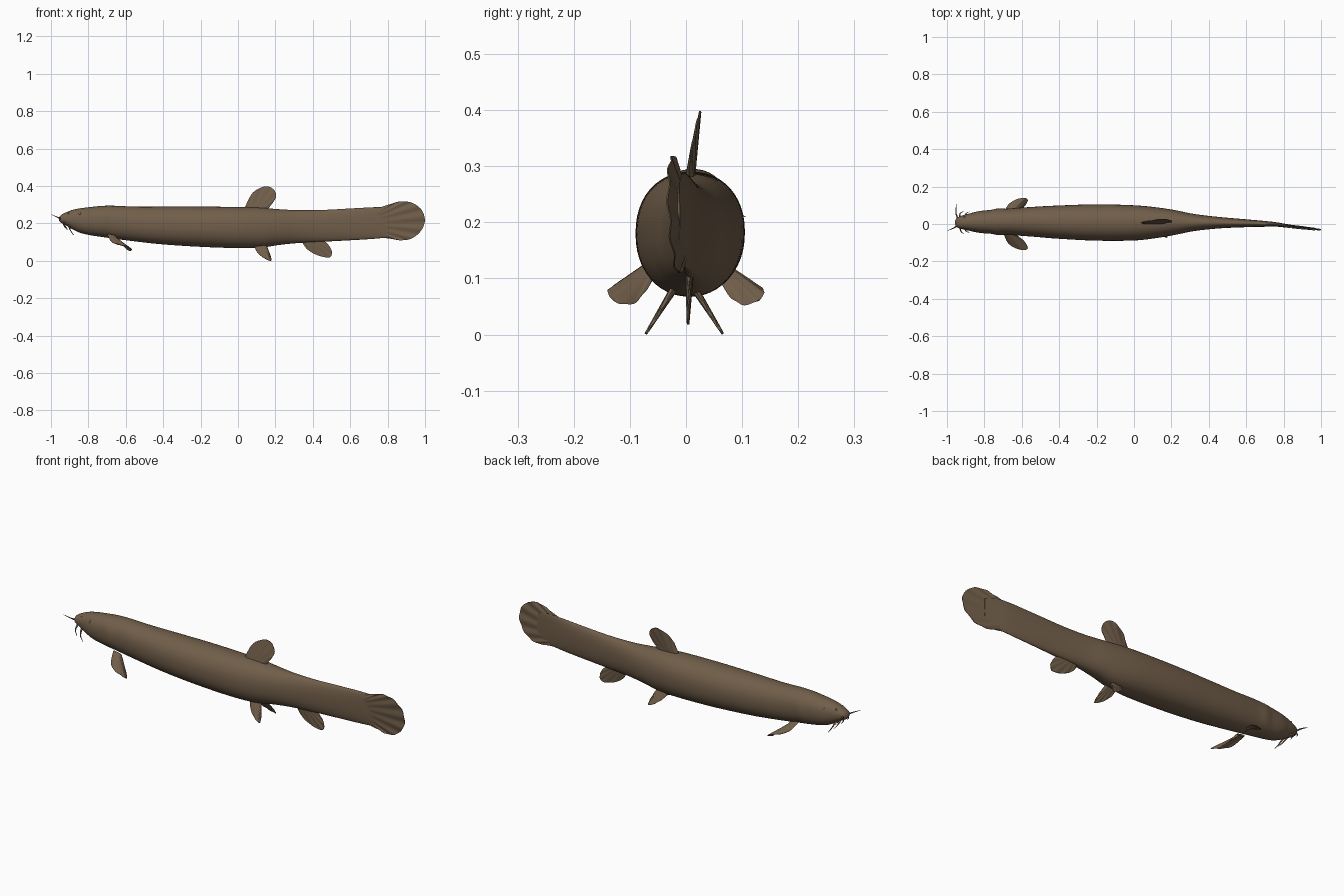
import bpy, bmesh, math
from mathutils import Vector

if "Cube" in bpy.data.objects:
    bpy.data.objects.remove(bpy.data.objects["Cube"])

skin = bpy.data.materials.new("brown_skin")
skin.diffuse_color = (0.165, 0.112, 0.068, 1)
skin.use_nodes = True
skin.node_tree.nodes["Principled BSDF"].inputs["Base Color"].default_value = skin.diffuse_color


def spline(pts, t):
    """Smooth point at t (0..1) through a list of equal-length tuples."""
    pts = [Vector(p) for p in pts]
    s = min(max(t, 0), 1) * (len(pts) - 1)
    i = min(int(s), len(pts) - 2)
    f = s - i
    b, c = pts[i], pts[i + 1]
    a = pts[i - 1] if i else b * 2 - c
    d = pts[i + 2] if i + 2 < len(pts) else c * 2 - b
    return 0.5 * (2 * b + (c - a) * f + (2 * a - 5 * b + 4 * c - d) * f * f
                  + (3 * b - a - 3 * c + d) * f ** 3)


def finish(name, bm):
    bmesh.ops.remove_doubles(bm, verts=bm.verts, dist=0.00005)
    bmesh.ops.recalc_face_normals(bm, faces=bm.faces)
    me = bpy.data.meshes.new(name)
    bm.to_mesh(me)
    bm.free()
    me.materials.append(skin)
    ob = bpy.data.objects.new(name, me)
    bpy.context.collection.objects.link(ob)
    bpy.ops.object.select_all(action='DESELECT')
    ob.select_set(True)
    bpy.context.view_layer.objects.active = ob
    bpy.ops.object.shade_smooth_by_angle(angle=math.radians(50))
    return ob


def loft(name, rings):
    """Skin closed rings of points and cap both ends."""
    bm = bmesh.new()
    rows = [[bm.verts.new(p) for p in r] for r in rings]
    n = len(rows[0])
    for a, b in zip(rows, rows[1:]):
        for k in range(n):
            bm.faces.new((a[k], a[(k + 1) % n], b[(k + 1) % n], b[k]))
    bm.faces.new(rows[0])
    bm.faces.new(rows[-1])
    return finish(name, bm)


# Body stations: half width, top, bottom, centre y at each x
stations = {
    -0.957: (0.010, 0.232, 0.215, 0.008), -0.945: (0.026, 0.246, 0.203, 0.008),
    -0.92: (0.036, 0.259, 0.190, 0.009), -0.88: (0.046, 0.274, 0.166, 0.010),
    -0.82: (0.059, 0.284, 0.143, 0.011), -0.70: (0.068, 0.295, 0.124, 0.012),
    -0.55: (0.079, 0.290, 0.104, 0.012), -0.40: (0.089, 0.290, 0.088, 0.010),
    -0.20: (0.097, 0.290, 0.075, 0.008), 0.0: (0.094, 0.288, 0.068, 0.006),
    0.12: (0.082, 0.284, 0.070, 0.007), 0.22: (0.066, 0.276, 0.085, 0.008),
    0.32: (0.046, 0.271, 0.095, 0.008), 0.45: (0.031, 0.272, 0.102, 0.007),
    0.60: (0.021, 0.280, 0.110, 0.004), 0.74: (0.013, 0.287, 0.119, -0.001),
    0.82: (0.006, 0.285, 0.130, -0.007), 0.88: (0.002, 0.265, 0.155, -0.013),
}
table = [(x, *v) for x, v in stations.items()]
rings = []
for i in range(137):
    x, hw, top, bot, yc = spline_row = spline(table, i / 136)
    ring = []
    for k in range(48):
        a = math.tau * k / 48
        c, s = math.cos(a), math.sin(a)
        # gill cover stands proud of the flank, then drops behind a crease
        edge = -0.69 - 0.02 * s * s
        gill = 0.006 * max(0, 1 - abs(x - edge + 0.035) / 0.04) * abs(c) ** 1.5
        y = yc + (hw + gill) * math.copysign(abs(c) ** 0.92, c)
        z = (top + bot) / 2 + (top - bot) / 2 * math.copysign(abs(s) ** 0.92, s)
        ring.append((x, y, z))
    rings.append(ring)
loft("body", rings)


def fin(name, outline, thick=0.006, rays=7, ripple=0.0012, nu=56, nv=10):
    """Rayed fin: the outline runs from the front root round to the rear root."""
    a, b = Vector(outline[0]), Vector(outline[-1])
    rim = [spline(outline, i / nu) for i in range(nu + 1)]
    mid = rim[nu // 2]
    normal = (b - a).cross(mid - a).normalized()
    bm = bmesh.new()
    sides = []
    for sign in (1, -1):
        grid = []
        for i in range(nu + 1):
            u, row = i / nu, []
            for j in range(nv + 1):
                v = j / nv
                p = a.lerp(b, u).lerp(rim[i], v)
                edge = min(1, 6 * u, 6 * (1 - u))
                t = edge * (thick * (1 - v) + 0.0012)
                wave = ripple * edge * v * math.sin(math.tau * rays * u)
                row.append(bm.verts.new(p + normal * (sign * t + wave)))
            grid.append(row)
        for i in range(nu):
            for j in range(nv):
                bm.faces.new((grid[i][j], grid[i + 1][j],
                              grid[i + 1][j + 1], grid[i][j + 1]))
        sides.append(grid)
    # close the rim
    for i in range(nu):
        f, g = sides
        bm.faces.new((f[i][nv], f[i + 1][nv], g[i + 1][nv], g[i][nv]))
    return finish(name, bm)


# Tail fin, bending slightly to one side
tail = [(0.74, 0.28), (0.81, 0.302), (0.865, 0.317), (0.925, 0.312), (0.978, 0.277),
        (0.999, 0.22), (0.98, 0.163), (0.93, 0.120), (0.87, 0.110), (0.81, 0.119), (0.74, 0.126)]
fin("tail_fin", [(x, -0.002 - 0.028 * ((x - 0.74) / 0.26) - 0.05 * (z - 0.2), z)
                 for x, z in tail], 0.006, 9, 0.0025, nu=90, nv=14)

# Dorsal fin, leaning over towards its tip
dorsal = [(0.03, 0.27), (0.055, 0.325), (0.085, 0.370), (0.145, 0.398),
          (0.188, 0.384), (0.204, 0.345), (0.178, 0.30), (0.15, 0.265)]
fin("dorsal_fin", [(x, 0.006 + 1.2 * max(0, z - 0.27) ** 2, z) for x, z in dorsal], 0.008)

# Anal fin
anal = [(0.335, 0.115), (0.367, 0.065), (0.42, 0.032), (0.487, 0.018),
        (0.502, 0.048), (0.478, 0.092), (0.43, 0.125)]
fin("anal_fin", [(x, 0.006 - 0.03 * (0.1 - z), z) for x, z in anal], 0.007)

# Paired pelvic and pectoral fins
pelvic = [(0.085, 0.015, 0.088), (0.10, 0.037, 0.05), (0.135, 0.058, 0.018),
          (0.172, 0.070, 0.001), (0.178, 0.062, 0.012), (0.168, 0.042, 0.045),
          (0.15, 0.015, 0.09)]
pectoral = [(-0.70, 0.045, 0.14), (-0.675, 0.10, 0.102), (-0.632, 0.130, 0.085),
            (-0.588, 0.139, 0.075), (-0.568, 0.128, 0.060), (-0.582, 0.098, 0.055),
            (-0.61, 0.072, 0.078), (-0.65, 0.045, 0.13)]
for side, s in (("left", 1), ("right", -1)):
    fin(side + "_pelvic_fin", [(x, 0.002 * (s < 0) + s * y - 0.004, z) for x, y, z in pelvic], 0.006)
    fin(side + "_pectoral_fin", [(x, s * y, z) for x, y, z in pectoral], 0.006)


def barbel(name, start, bend, tip, r=0.0045):
    """Tapered whisker along a bent path."""
    rings = []
    for i in range(13):
        t = i / 12
        p = spline((start, bend, tip), t)
        d = (spline((start, bend, tip), min(1, t + .02))
             - spline((start, bend, tip), max(0, t - .02))).normalized()
        e = d.cross(Vector((0.3, 0.2, 1))).normalized()
        f = d.cross(e)
        rad = r * (1 - t) + 0.0007
        rings.append([p + rad * (e * math.cos(k * math.tau / 8) + f * math.sin(k * math.tau / 8))
                      for k in range(8)])
    loft(name, rings)


# Whiskers round the mouth
barbel("right_snout_barbel", (-0.94, -0.005, 0.222), (-0.965, -0.022, 0.233), (-0.999, -0.036, 0.248))
barbel("left_snout_barbel", (-0.94, 0.025, 0.222), (-0.952, 0.06, 0.225), (-0.95, 0.106, 0.21))
barbel("right_lip_barbel", (-0.93, -0.012, 0.208), (-0.925, -0.04, 0.188), (-0.908, -0.053, 0.165))
barbel("left_lip_barbel", (-0.93, 0.03, 0.208), (-0.93, 0.055, 0.188), (-0.912, 0.068, 0.165))
barbel("right_mouth_barbel", (-0.905, -0.018, 0.19), (-0.897, -0.038, 0.165), (-0.876, -0.046, 0.136))
barbel("left_mouth_barbel", (-0.905, 0.036, 0.19), (-0.897, 0.056, 0.165), (-0.88, 0.066, 0.138))

# Small eyes and nostril tubes
for side, s in (("left", 1), ("right", -1)):
    for part, loc, r in (("eye", (-0.845, 0.010 + s * 0.042, 0.250), 0.008),
                         ("nostril", (-0.905, 0.010 + s * 0.026, 0.252), 0.006)):
        bm = bmesh.new()
        bmesh.ops.create_uvsphere(bm, u_segments=12, v_segments=8, radius=r)
        bmesh.ops.translate(bm, verts=bm.verts, vec=loc)
        finish(side + "_" + part, bm)
